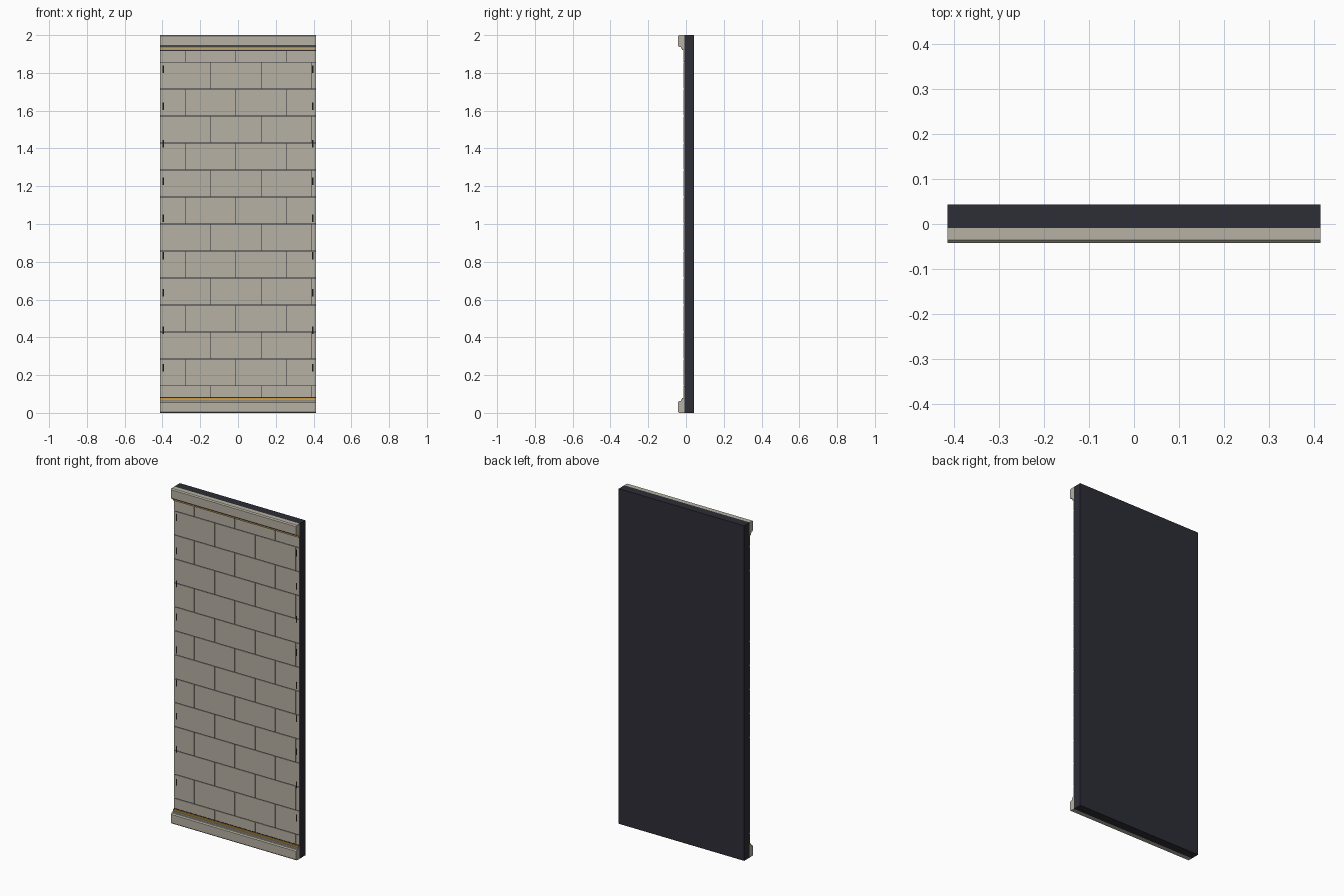
import bpy

cube = bpy.data.objects.get("Cube")
if cube:
    bpy.data.objects.remove(cube)


def material(name, rgb):
    m = bpy.data.materials.new(name)
    m.use_nodes = True
    m.diffuse_color = (*rgb, 1)
    bsdf = next(n for n in m.node_tree.nodes if n.type == 'BSDF_PRINCIPLED')
    bsdf.inputs["Base Color"].default_value = (*rgb, 1)
    return m


STONE = material("warm stone", (0.47, 0.44, 0.37))
DARK = material("dark backing", (0.026, 0.026, 0.037))
BLACK = material("black slot", (0.01, 0.01, 0.012))
GOLD = material("gold strip", (0.6, 0.32, 0.05))

HALF = 0.414
FRONT = -0.009      # front of the backing slab
FACE = -0.013       # front of the stone blocks


def box(name, x, y, z, mat, bevel=0):
    """Box from (low, high) ranges along each axis."""
    verts = [(a, b, c) for a in x for b in y for c in z]
    faces = [(0, 1, 3, 2), (4, 6, 7, 5), (0, 4, 5, 1),
             (2, 3, 7, 6), (0, 2, 6, 4), (1, 5, 7, 3)]
    mesh = bpy.data.meshes.new(name)
    mesh.from_pydata(verts, [], faces)
    mesh.materials.append(mat)
    ob = bpy.data.objects.new(name, mesh)
    bpy.context.collection.objects.link(ob)
    if bevel:
        mod = ob.modifiers.new("bevel", 'BEVEL')
        mod.width = bevel
        mod.segments = 1
    return ob


WIDE = (-HALF, HALF)
box("backing_slab", WIDE, (FRONT, 0.043), (0, 2), DARK)

# Stone blocks in running bond, with thin open joints
ROW = 2 / 14
PITCH = 0.268
GAP = 0.0018
for row in range(14):
    first = -0.145 if row % 2 == 0 else -0.28
    joints = [first + PITCH * i for i in range(3)]
    edges = [-HALF - GAP] + joints + [HALF + GAP]
    for left, right in zip(edges, edges[1:]):
        box("stone_block", (left + GAP, right - GAP), (FACE, FRONT),
            (row * ROW + GAP, (row + 1) * ROW - GAP), STONE)

# Small slots down both edges
for side in (-1, 1):
    for i in range(9):
        x, z = side * 0.396, 0.24 + i * 0.1975
        box("edge_slot", (x - 0.003, x + 0.003), (FACE - 0.001, FACE),
            (z - 0.02, z + 0.02), BLACK)

# Rails, stepped lips and gold strips, mirrored top and bottom
for name, flip in (("bottom", False), ("top", True)):
    def span(low, high):
        return (2 - high, 2 - low) if flip else (low, high)

    rail = box(name + "_rail", WIDE, (-0.042, FRONT), span(0, 0.062), STONE)
    # Chamfer only the long front edges
    attr = rail.data.attributes.new("bevel_weight_edge", 'FLOAT', 'EDGE')
    for e in rail.data.edges:
        ends = [rail.data.vertices[v].co for v in e.vertices]
        if all(p.y < -0.04 for p in ends) and ends[0].z == ends[1].z:
            attr.data[e.index].value = 1
    mod = rail.modifiers.new("chamfer", 'BEVEL')
    mod.limit_method = 'WEIGHT'
    mod.width = 0.006
    mod.segments = 1
    box(name + "_lip", WIDE, (-0.026, FRONT), span(0.062, 0.07), STONE)
    box(name + "_gold_strip", WIDE, (-0.02, FRONT), span(0.07, 0.079), GOLD)
    box(name + "_shadow_gap", WIDE, (FACE - 0.001, FRONT), span(0.079, 0.083), DARK)
